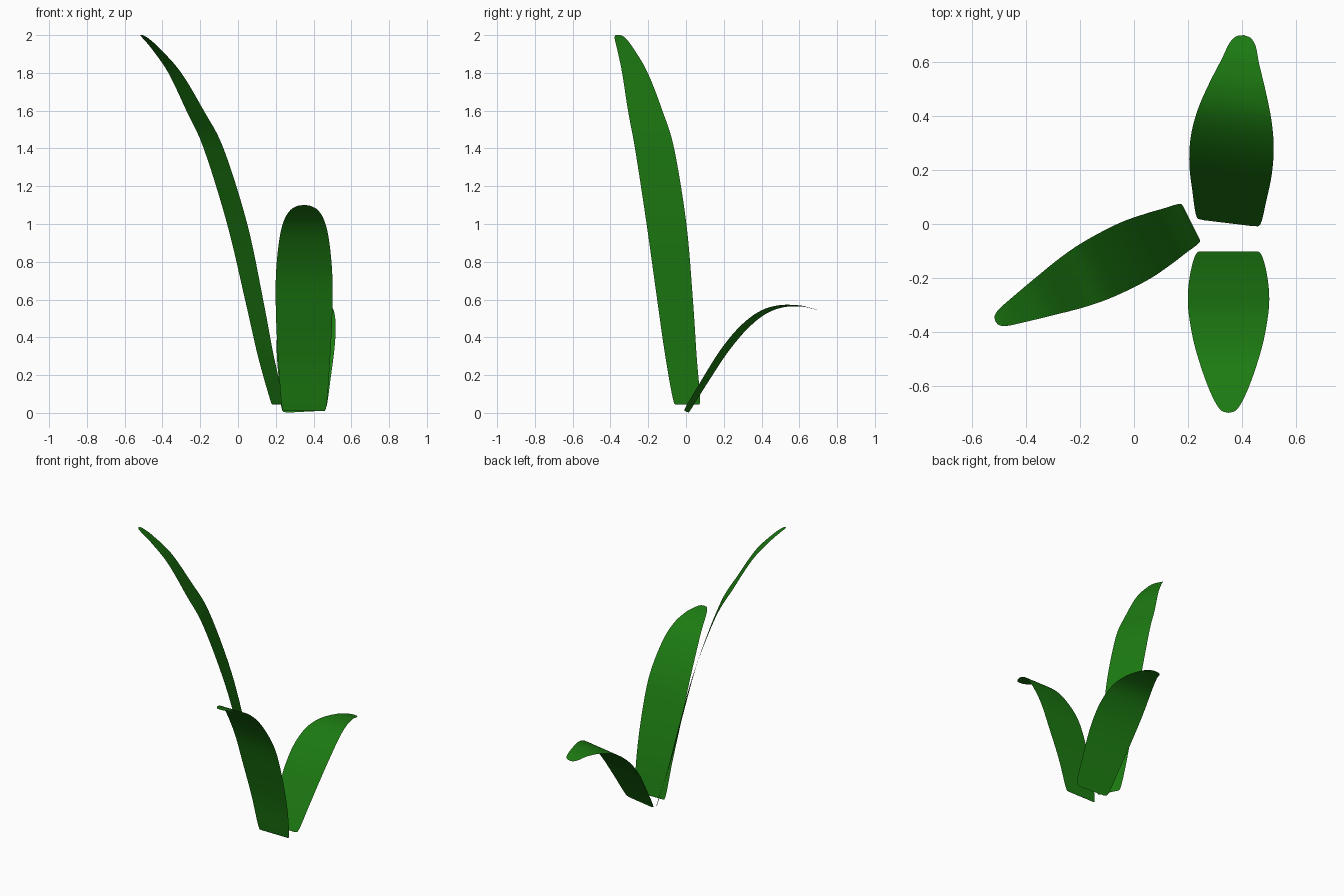
import bpy, math
from mathutils import Vector

if "Cube" in bpy.data.objects:
    bpy.data.objects.remove(bpy.data.objects["Cube"])

# leaf green
green = bpy.data.materials.new("leaf_green")
green.diffuse_color = (0.012, 0.2, 0.006, 1)
green.use_nodes = True
green.node_tree.nodes["Principled BSDF"].inputs["Base Color"].default_value = green.diffuse_color


def smooth_path(pts, steps=6):
    """Catmull-Rom curve through the control points."""
    p = [Vector(q) for q in pts]
    p = [p[0] * 2 - p[1]] + p + [p[-1] * 2 - p[-2]]
    out = []
    for i in range(1, len(p) - 2):
        a, b, c, d = p[i - 1:i + 3]
        for k in range(steps):
            t = k / steps
            out.append(0.5 * (2 * b + (c - a) * t + (2 * a - 5 * b + 4 * c - d) * t * t
                              + (3 * b - a - 3 * c + d) * t ** 3))
    out.append(p[-2])
    return out


def leaf(name, base, heading, roll, profile, cols=8):
    """Sweep a flat blade; profile rows are (reach, height, half width)."""
    u = Vector((heading[0], heading[1], 0)).normalized()
    w = Vector((-u.y, u.x, roll)).normalized()
    up = u.cross(w)
    origin = Vector((base[0], base[1], 0))
    rows = smooth_path(profile)
    verts, faces = [], []
    for s, z, hw in rows:
        hw = max(hw, 0.002)
        for j in range(cols + 1):
            verts.append(origin + u * s + up * z + w * hw * (2 * j / cols - 1))
    n = cols + 1
    for i in range(len(rows) - 1):
        for j in range(cols):
            a = i * n + j
            faces.append((a, a + n, a + n + 1, a + 1))
    me = bpy.data.meshes.new(name)
    me.from_pydata(verts, [], faces)
    me.materials.append(green)
    me.polygons.foreach_set("use_smooth", [True] * len(faces))
    ob = bpy.data.objects.new(name, me)
    bpy.context.collection.objects.link(ob)
    return ob


# front leaf, arching forward
leaf("front_leaf", (0.35, -0.102), (0, -1), 0, [
    (0, .01, .095), (.006, .035, .118), (.055, .26, .136), (.135, .52, .149),
    (.215, .735, .149), (.325, .92, .131), (.415, 1.02, .106), (.50, 1.07, .076),
    (.56, 1.09, .048), (.59, 1.098, .025), (.597, 1.1, 0)])

# tall leaf, leaning to the left
leaf("tall_leaf", (0.21, 0.005), (-0.89, -0.45), 0, [
    (0, .045, .06), (.004, .07, .08), (.07, .3, .093), (.14, .6, .106),
    (.24, 1.0, .118), (.38, 1.4, .116), (.49, 1.6, .102), (.61, 1.8, .076),
    (.72, 1.925, .05), (.78, 1.98, .034), (.805, 1.998, .018), (.81, 2.0, 0)])

# low back leaf, drooping at the tip
leaf("back_leaf", (0.35, 0.003), (0.12, 0.993), -0.05, [
    (0, .006, .095), (.012, .03, .12), (.1, .175, .138), (.2, .33, .154),
    (.3, .45, .155), (.4, .53, .138), (.5, .565, .107), (.6, .567, .07),
    (.66, .555, .05), (.69, .547, .028), (.698, .545, 0)])
